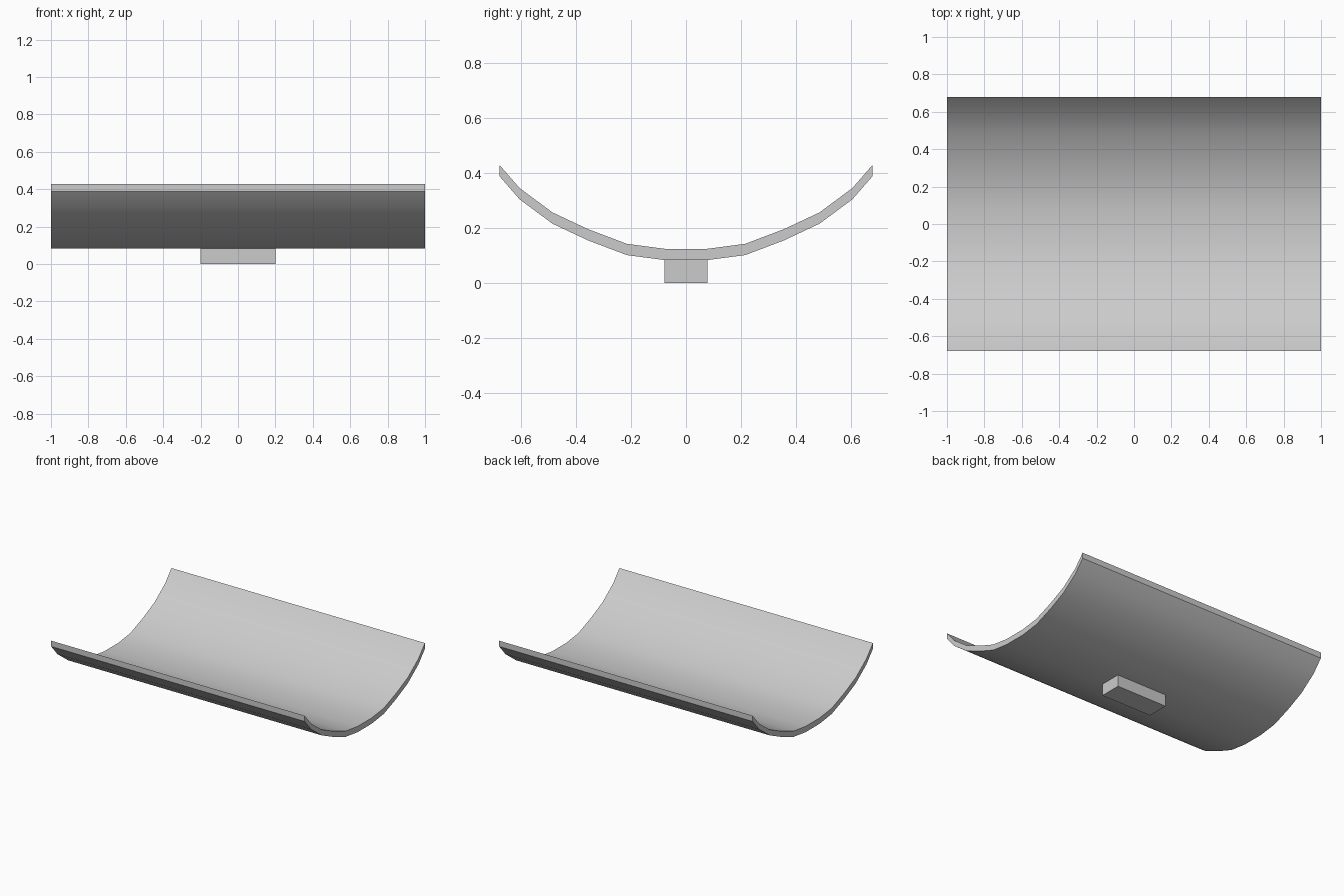
import bpy, bmesh

if "Cube" in bpy.data.objects:
    bpy.data.objects.remove(bpy.data.objects["Cube"])

# Half of the trough's lower cross-section (y, z)
HALF = [(0.078, 0.083), (0.215, 0.101), (0.355, 0.154),
        (0.485, 0.215), (0.605, 0.304), (0.678, 0.388)]
THICK = 0.041


def add_object(name, bm):
    bmesh.ops.recalc_face_normals(bm, faces=bm.faces)
    mesh = bpy.data.meshes.new(name)
    bm.to_mesh(mesh)
    bm.free()
    obj = bpy.data.objects.new(name, mesh)
    bpy.context.collection.objects.link(obj)
    bpy.ops.object.select_all(action='DESELECT')
    obj.select_set(True)
    bpy.context.view_layer.objects.active = obj
    bpy.ops.object.shade_smooth_by_angle(angle=0.6)
    return obj


# Curved trough: mirrored strip of quads, given vertical thickness
profile = [(-y, z) for y, z in reversed(HALF)] + HALF
bm = bmesh.new()
rings = [[bm.verts.new((x, y, z + dz)) for y, z in profile]
         for x, dz in ((-1, 0), (1, 0), (1, THICK), (-1, THICK))]
for k in range(4):
    a, b = rings[k], rings[(k + 1) % 4]
    for i in range(len(profile) - 1):
        bm.faces.new((a[i], b[i], b[i + 1], a[i + 1]))
for i in (0, -1):
    bm.faces.new([r[i] for r in rings])
add_object("curved_trough", bm)

# Small block foot under the middle
bm = bmesh.new()
bmesh.ops.create_cube(bm, size=1)
for v in bm.verts:
    v.co = (v.co.x * 0.4, v.co.y * 0.156, (v.co.z + 0.5) * 0.084)
add_object("foot_block", bm)
